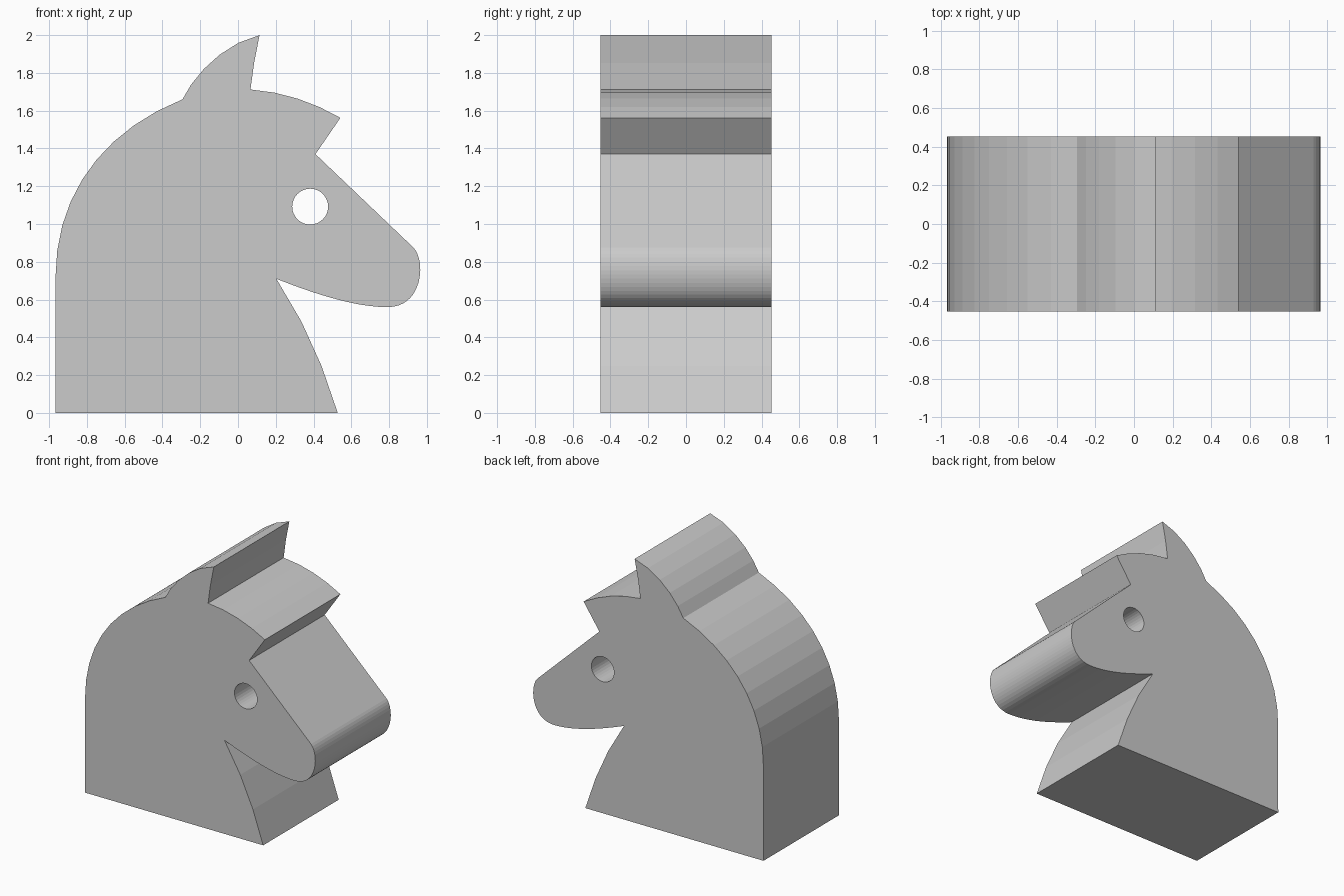
import bpy, bmesh, math
from mathutils import Vector

if "Cube" in bpy.data.objects:
    bpy.data.objects.remove(bpy.data.objects["Cube"])

DEPTH = 0.905


def bezier(a, b, c, d, n):
    """Points along a cubic curve, leaving out its last point."""
    a, b, c, d = map(Vector, (a, b, c, d))
    pts = []
    for i in range(n):
        t = i / n
        s = 1 - t
        pts.append(a * s**3 + b * 3 * s * s * t + c * 3 * s * t * t + d * t**3)
    return pts


def add_loop(curve, pts):
    spline = curve.splines.new('POLY')
    spline.points.add(len(pts) - 1)
    for point, p in zip(spline.points, pts):
        point.co = (p[0], p[1], 0, 1)
    spline.use_cyclic_u = True


# Side profile, clockwise from the back of the base
outline = [(-0.967, 0)]
# back of the neck
outline += bezier((-0.966, 0.72), (-0.966, 1.15), (-0.72, 1.49), (-0.294, 1.66), 9)
# ear
outline += bezier((-0.294, 1.66), (-0.235, 1.785), (-0.08, 1.955), (0.114, 2.0), 5)
outline += [(0.114, 2.0), (0.085, 1.852)]
# forelock
outline += bezier((0.066, 1.712), (0.24, 1.70), (0.40, 1.645), (0.542, 1.562), 4)
outline += [(0.542, 1.562), (0.41, 1.37)]
# nose and muzzle
outline += bezier((0.929, 0.875), (0.955, 0.848), (0.965, 0.80), (0.965, 0.755), 6)
outline += bezier((0.965, 0.755), (0.963, 0.67), (0.92, 0.56), (0.79, 0.56), 12)
# jaw
outline += bezier((0.79, 0.56), (0.61, 0.56), (0.38, 0.64), (0.203, 0.71), 12)
# throat and chest
outline += [(0.203, 0.71), (0.336, 0.483), (0.442, 0.249), (0.528, 0)]

# Eye hole passing through the head
eye = [(0.382 + 0.095 * math.cos(i * math.tau / 32),
        1.092 + 0.095 * math.sin(i * math.tau / 32)) for i in range(32)]

curve = bpy.data.curves.new("head_profile", 'CURVE')
curve.dimensions = '2D'
curve.fill_mode = 'BOTH'
curve.extrude = DEPTH / 2
add_loop(curve, outline)
add_loop(curve, eye)
profile = bpy.data.objects.new("head_profile", curve)
bpy.context.collection.objects.link(profile)

# Turn the extruded profile into an upright, flat-shaded solid
bpy.context.view_layer.update()
deps = bpy.context.evaluated_depsgraph_get()
mesh = bpy.data.meshes.new_from_object(profile.evaluated_get(deps))
bpy.data.objects.remove(profile)
bm = bmesh.new()
bm.from_mesh(mesh)
bmesh.ops.remove_doubles(bm, verts=bm.verts, dist=0.0005)
bmesh.ops.recalc_face_normals(bm, faces=bm.faces)
for f in bm.faces:
    f.smooth = False
bm.to_mesh(mesh)
bm.free()
head = bpy.data.objects.new("horse_head", mesh)
head.rotation_euler.x = math.pi / 2
bpy.context.collection.objects.link(head)
